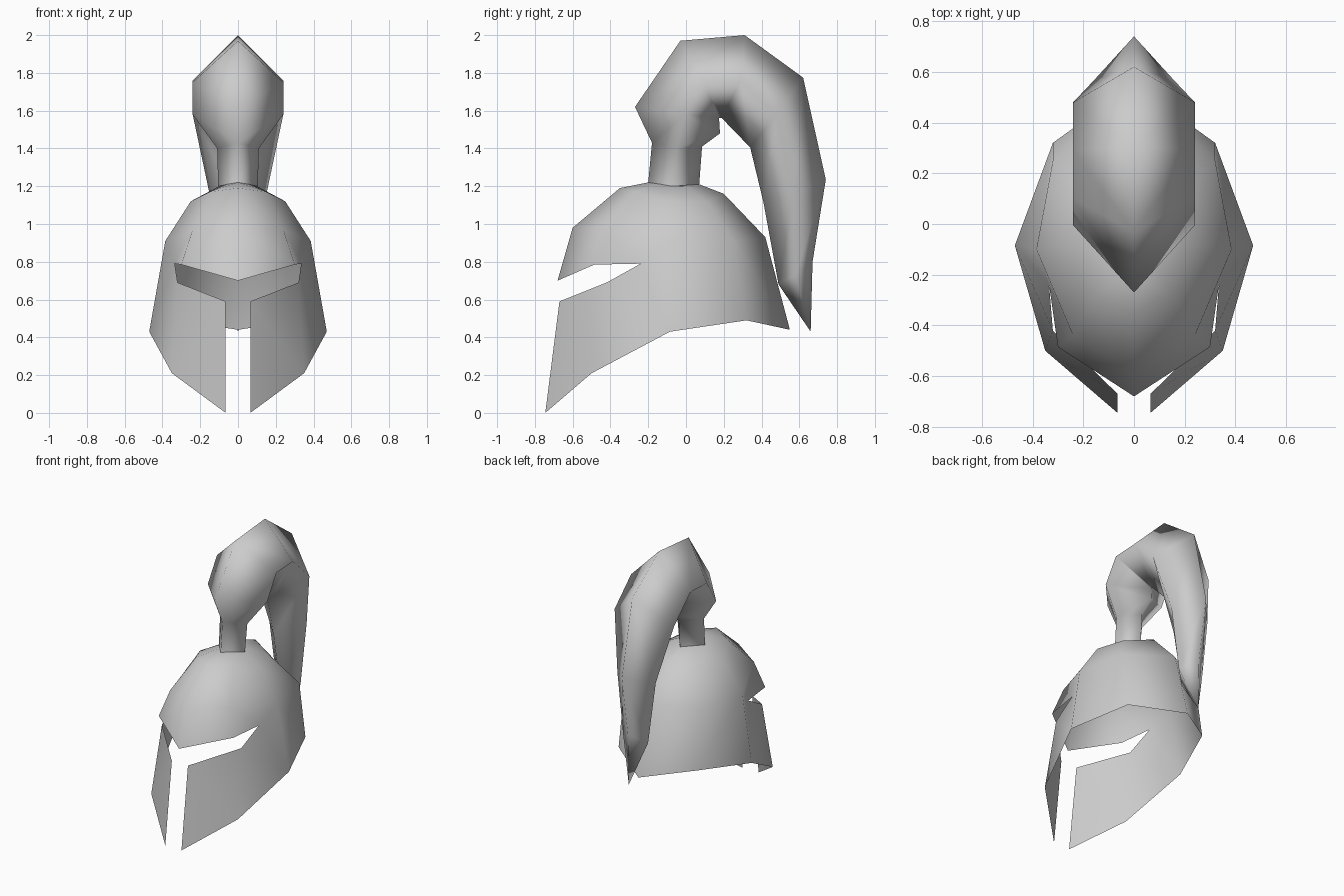
import bpy
import bmesh

default = bpy.data.objects.get("Cube")
if default:
    bpy.data.objects.remove(default, do_unlink=True)

# One plain metal colour for the whole model
grey = bpy.data.materials.new("light grey")
grey.use_nodes = True
colour = (0.6, 0.6, 0.6, 1)
grey.diffuse_color = colour
grey.node_tree.nodes["Principled BSDF"].inputs["Base Color"].default_value = colour


def strip_faces(bm, upper, lower):
    """Bridge two rows of vertices with quads, or with triangles at a point."""
    for i in range(len(upper) - 1):
        corners = [upper[i], upper[i + 1], lower[i + 1], lower[i]]
        bm.faces.new(list(dict.fromkeys(corners)))


def finish(bm, name):
    """Turn a left half into a smooth object mirrored across x."""
    centre = [v for v in bm.verts if abs(v.co.x) < 0.001]
    copy = bmesh.ops.duplicate(bm, geom=bm.verts[:] + bm.edges[:] + bm.faces[:])
    mirrored = [g for g in copy["geom"] if isinstance(g, bmesh.types.BMVert)]
    for vert in mirrored:
        vert.co.x = -vert.co.x
    bmesh.ops.reverse_faces(
        bm, faces=[g for g in copy["geom"] if isinstance(g, bmesh.types.BMFace)])
    seam = centre + [v for v in mirrored if abs(v.co.x) < 0.001]
    bmesh.ops.remove_doubles(bm, verts=seam, dist=0.001)
    bmesh.ops.recalc_face_normals(bm, faces=bm.faces[:])
    for face in bm.faces:
        face.smooth = True
    mesh = bpy.data.meshes.new(name)
    bm.to_mesh(mesh)
    bm.free()
    mesh.materials.append(grey)
    obj = bpy.data.objects.new(name, mesh)
    bpy.context.collection.objects.link(obj)
    return obj


# Helmet: dome rings running from the front, round the left side, to the back
bm = bmesh.new()
crown_points = [(0, -.2, 1.22), (.06, -.14, 1.21), (.1, -.07, 1.2), (.06, 0, 1.2), (0, .07, 1.21)]
dome_points = [(0, -.35, 1.19), (.15, -.27, 1.17), (.25, -.08, 1.12), (.19, .11, 1.12), (0, .2, 1.16)]
temple_points = [(0, -.6, .98), (.24, -.44, .97), (.385, -.1, .91), (.32, .25, .91), (0, .42, .93)]
crown, dome, temple = [[bm.verts.new(p) for p in row]
                       for row in (crown_points, dome_points, temple_points)]
bm.faces.new(crown)
strip_faces(bm, crown, dome)
strip_faces(bm, dome, temple)

# Brow above the eye slit, ending at the slit corner
brow = [bm.verts.new(p) for p in [(0, -.68, .7), (.3, -.485, .785), (.335, -.24, .79)]]
strip_faces(bm, temple[:3], brow)

# Lower rim from the cheek tip to the nape
rim = [bm.verts.new(p) for p in
       [(.065, -.745, 0), (.35, -.5, .21), (.47, -.085, .43), (.32, .32, .49), (0, .55, .44)]]
strip_faces(bm, temple[2:], rim[2:])
bm.faces.new([brow[2], temple[2], rim[2]])

# Cheek guard under the eye slit
slit = [bm.verts.new(p) for p in [(.065, -.67, .59), (.32, -.42, .69)]] + [brow[2]]
strip_faces(bm, slit, rim[:3])
finish(bm, "helmet_shell")

# Plume: outer ridge, left ridge and inner ridge, from the stem to the tail tip
outer_ridge = [(-.2, 1.22), (-.18, 1.43), (-.27, 1.62), (-.03, 1.97),
               (.31, 2), (.62, 1.775), (.74, 1.235), (.67, .8), (.66, .43)]
left_ridge = [(.105, -.07, 1.2), (.11, -.05, 1.4), (.24, -.005, 1.58), (.24, .1, 1.75),
              (.24, .29, 1.76), (.24, .48, 1.58), (.155, .57, 1.18), (.1, .58, .73)]
inner_ridge = [(.07, 1.21), (.085, 1.41), (.18, 1.48), (.175, 1.56),
               (.19, 1.56), (.34, 1.405), (.41, 1.115), (.49, .68)]
bm = bmesh.new()
outer = [bm.verts.new((0, y, z)) for y, z in outer_ridge]
tip = outer[-1]
left = [bm.verts.new(p) for p in left_ridge] + [tip]
inner = [bm.verts.new((0, y, z)) for y, z in inner_ridge] + [tip]
strip_faces(bm, outer, left)
strip_faces(bm, left, inner)
finish(bm, "crest_plume")
